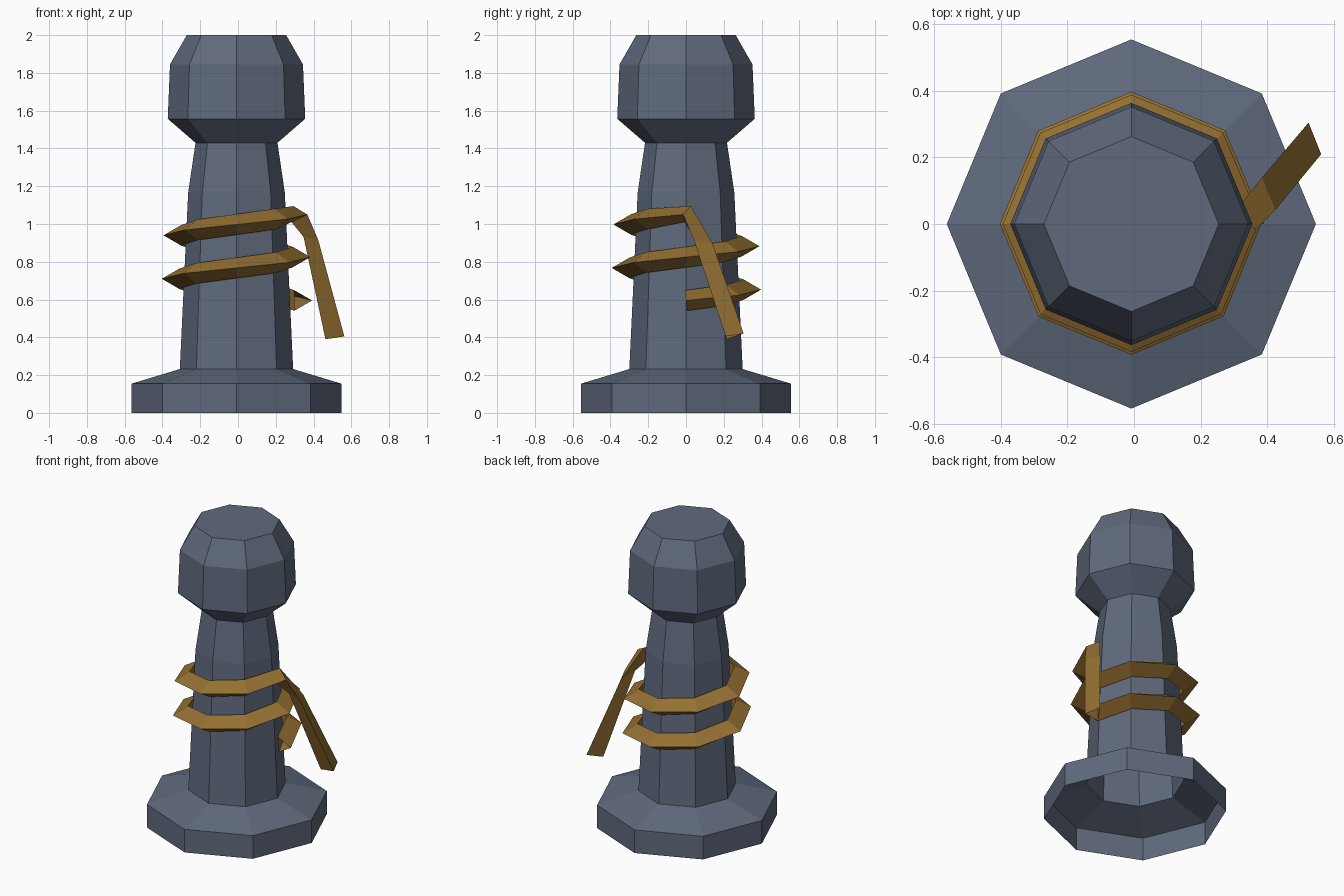
import bpy, bmesh, math

if "Cube" in bpy.data.objects:
    bpy.data.objects.remove(bpy.data.objects["Cube"])

CX = -0.008   # post axis, the loose rope end pulls the bounds to the right
SIDES = 8


def material(name, rgb):
    m = bpy.data.materials.new(name)
    m.diffuse_color = (*rgb, 1)
    m.use_nodes = True
    m.node_tree.nodes["Principled BSDF"].inputs["Base Color"].default_value = m.diffuse_color
    return m


def skin(name, rings, mat, cap_last=False):
    """Join closed rings of points with quads; flat shaded, open start."""
    bm = bmesh.new()
    rows = [[bm.verts.new(p) for p in ring] for ring in rings]
    n = len(rows[0])
    for lo, hi in zip(rows, rows[1:]):
        for j in range(n):
            k = (j + 1) % n
            bm.faces.new((lo[j], lo[k], hi[k], hi[j]))
    if cap_last:
        bm.faces.new(rows[-1])
    me = bpy.data.meshes.new(name)
    bm.to_mesh(me)
    bm.free()
    me.materials.append(mat)
    ob = bpy.data.objects.new(name, me)
    bpy.context.collection.objects.link(ob)
    return ob


def polar(r, a, z):
    return (CX + r * math.cos(a), r * math.sin(a), z)


slate = material("slate iron", (0.117, 0.144, 0.205))
hemp = material("brown rope", (0.300, 0.162, 0.032))

# Bollard post: eight-sided turned profile, open underneath
profile = [(0.555, 0), (0.555, 0.155), (0.30, 0.232), (0.256, 1.165),
           (0.217, 1.43), (0.364, 1.557), (0.352, 1.845), (0.263, 2.0)]
skin("bollard_post",
     [[polar(r, 2 * math.pi * i / SIDES, z) for i in range(SIDES)] for r, z in profile],
     slate, cap_last=True)

# Rope: triangular section wound two turns (ridge outward)
rings = []
for i in range(2 * SIDES + 1):
    a = 2 * math.pi * i / SIDES
    t = i / (2 * SIDES)
    z = 0.595 + 0.46 * t
    ridge = 0.40 - 0.018 * t
    inner = ridge - 0.093
    lean = 0.02   # section stays square to the climbing path
    rings.append([polar(ridge, a, z), polar(inner, a - lean, z + 0.054),
                  polar(inner, a + lean, z - 0.054)])

# Last ring turns downward into the loose end hanging off the side
rings[-1] = [(0.367, -0.015, 1.05), (0.293, 0.025, 1.095), (0.283, -0.01, 1.01)]
rings.append([(0.425, 0.042, 0.915), (0.385, 0.14, 0.90), (0.347, 0.045, 0.932)])
rings.append([(0.563, 0.21, 0.405), (0.525, 0.305, 0.42), (0.463, 0.215, 0.39)])

# Reverse each section so the faces point outward
skin("wound_rope", [[r[0], r[2], r[1]] for r in rings], hemp)
